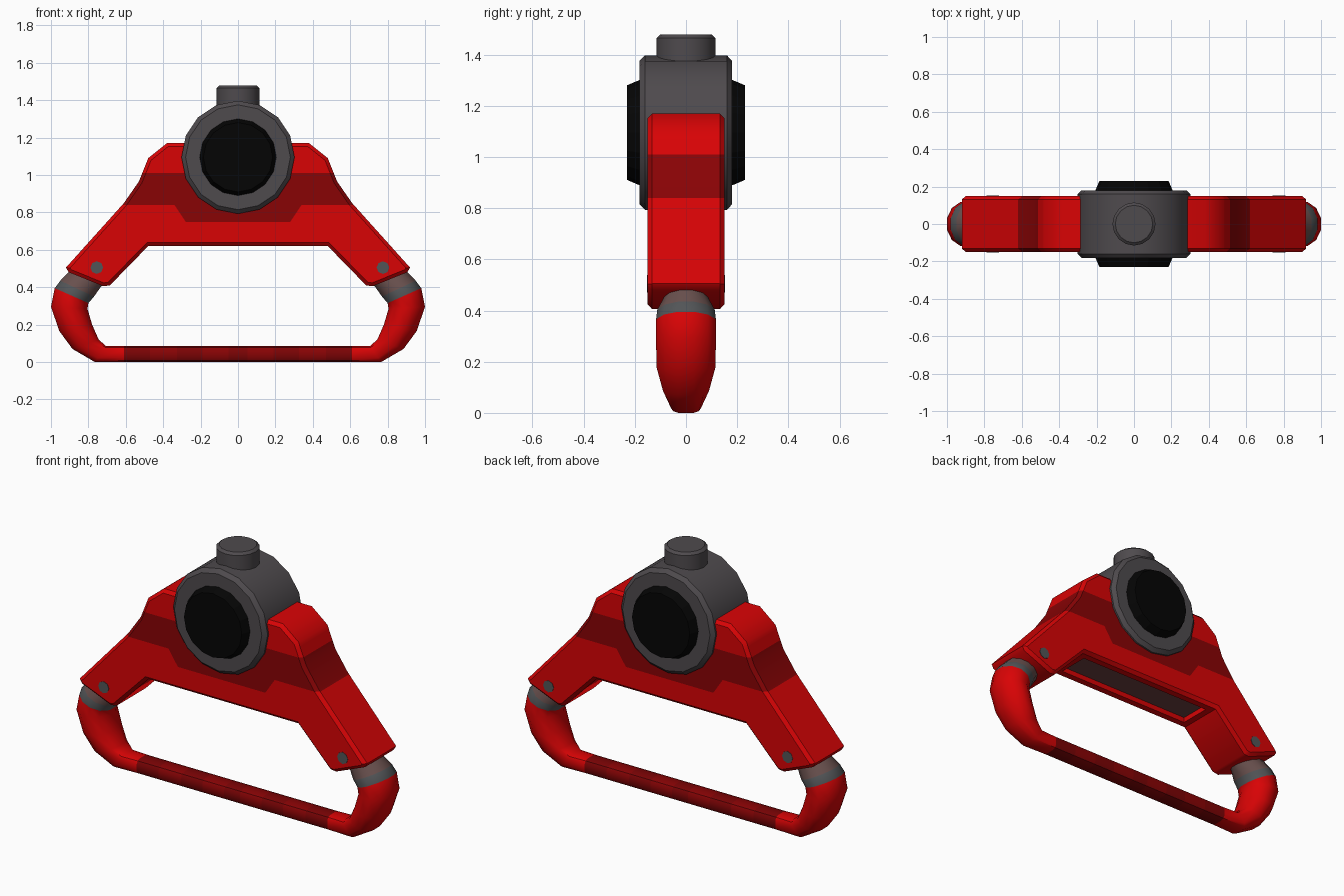
import bpy, bmesh, math
from mathutils import Vector

if "Cube" in bpy.data.objects:
    bpy.data.objects.remove(bpy.data.objects["Cube"])


def material(name, rgb):
    m = bpy.data.materials.new(name)
    m.diffuse_color = (*rgb, 1)
    m.use_nodes = True
    m.node_tree.nodes["Principled BSDF"].inputs["Base Color"].default_value = m.diffuse_color
    return m


RED = material("bright red", (0.69, 0.001, 0.0015))
DARK = material("dark red", (0.25, 0.001, 0.0015))
DEEP = material("deep red", (0.20, 0.001, 0.0015))
GREY = material("dark grey", (0.077, 0.069, 0.075))
STEEL = material("steel grey", (0.085, 0.09, 0.095))
BROWN = material("brown grey", (0.14, 0.08, 0.075))
PANEL = material("panel brown", (0.15, 0.05, 0.05))
BLACK = material("black", (0.0015, 0.0015, 0.0015))


def finish(bm, name, mats, smooth=None):
    bmesh.ops.recalc_face_normals(bm, faces=bm.faces[:])
    me = bpy.data.meshes.new(name)
    bm.to_mesh(me)
    bm.free()
    for m in mats:
        me.materials.append(m)
    ob = bpy.data.objects.new(name, me)
    bpy.context.collection.objects.link(ob)
    if smooth:
        bpy.ops.object.select_all(action='DESELECT')
        ob.select_set(True)
        bpy.context.view_layer.objects.active = ob
        bpy.ops.object.shade_smooth_by_angle(angle=math.radians(smooth))
    return ob


def skin(bm, rings, mats=None):
    """Joins rings of points into a closed tube."""
    n = len(rings[0])
    for k, (a, b) in enumerate(zip(rings, rings[1:])):
        for i in range(n):
            j = (i + 1) % n
            f = bm.faces.new((a[i], a[j], b[j], b[i]))
            if mats:
                f.material_index = mats[k]
    bm.faces.new(rings[0])
    bm.faces.new(rings[-1])


def lathe(name, mat, profile, centre, axis, sides, smooth=None):
    """Closed turned part: profile is (radius, distance along axis)."""
    bm = bmesh.new()
    rings = []
    for r, d in profile:
        ring = []
        for i in range(sides):
            a = math.tau * i / sides
            u, v = r * math.cos(a), r * math.sin(a)
            p = (u, d, v) if axis == 'Y' else (u, v, d)
            ring.append(bm.verts.new(Vector(centre) + Vector(p)))
        rings.append(ring)
    skin(bm, rings)
    return finish(bm, name, [mat], smooth)


# Body: extruded symmetric outline with chamfered rims
half = [(0.38, 1.17), (0.48, 1.09), (0.53, 0.965), (0.61, 0.85), (0.92, 0.505),
        (0.905, 0.48), (0.72, 0.405), (0.685, 0.41), (0.48, 0.62)]
outline = half + [(-x, z) for x, z in reversed(half)]
bm = bmesh.new()
front = bm.faces.new([bm.verts.new((x, -0.15, z)) for x, z in outline])
ext = bmesh.ops.extrude_face_region(bm, geom=[front])
bmesh.ops.translate(bm, vec=(0, 0.30, 0),
                    verts=[v for v in ext['geom'] if isinstance(v, bmesh.types.BMVert)])
bmesh.ops.recalc_face_normals(bm, faces=bm.faces[:])
rims = [e for e in bm.edges if abs(e.verts[0].co.y - e.verts[1].co.y) < 0.01]
bmesh.ops.bevel(bm, geom=rims, offset=0.018, segments=1, affect='EDGES')

# Recessed panel under the body
bm.normal_update()
under = [f for f in bm.faces if f.normal.z < -0.99 and abs(f.calc_center_median().x) < 0.1]
bmesh.ops.inset_region(bm, faces=under, thickness=0.055, depth=0)
bmesh.ops.inset_region(bm, faces=under, thickness=0.001, depth=-0.03)
for f in under:
    f.material_index = 2

# Painted dark band: cut along its borders, then colour by position
cuts = [((0, 0, 1.01), (0, 0, 1)), ((0, 0, 0.84), (0, 0, 1)), ((0, 0, 0.75), (0, 0, 1)),
        ((0.28, 0, 0.75), (0.09, 0, -0.06)), ((-0.28, 0, 0.75), (-0.09, 0, -0.06))]
for co, no in cuts:
    bmesh.ops.bisect_plane(bm, geom=bm.verts[:] + bm.edges[:] + bm.faces[:],
                           plane_co=co, plane_no=Vector(no).normalized())
for f in bm.faces:
    c = f.calc_center_bounds()
    if 0.84 < c.z < 1.01 or (0.75 < c.z <= 0.84 and abs(c.x) < 0.28 + (c.z - 0.75) * 0.667):
        f.material_index = 1
finish(bm, "body", [RED, DARK, PANEL], 42)

# Round housing, black end discs and top cap
lathe("housing", GREY, [(0.28, -0.182), (0.302, -0.16), (0.302, 0.16), (0.28, 0.18)],
      (0, 0, 1.095), 'Y', 16, 25)
for name, s in (("front_disc", -1), ("back_disc", 1)):
    lathe(name, BLACK, [(0.205, 0.17 * s), (0.205, 0.183 * s), (0.185, 0.23 * s)],
          (0, 0, 1.095), 'Y', 16)
lathe("top_cap", GREY, [(0.115, 1.34), (0.115, 1.465), (0.10, 1.478)], (0, 0, 0), 'Z', 16, 30)

# Pins through the arm ends
for name, x in (("left_pin", -0.755), ("right_pin", 0.775)):
    lathe(name, STEEL, [(0.034, -0.152), (0.034, 0.152)], (x, 0, 0.505), 'Y', 8)

# Handle: stations as outer point, inner point, half depth, squareness power,
# and the colour of the stretch that follows
stations = [((0.87, 0.52), (0.70, 0.44), 0.08, 1, 2),
            ((0.90, 0.485), (0.735, 0.40), 0.085, 1, 2),
            ((0.95, 0.435), (0.77, 0.35), 0.112, 1, 3),
            ((0.98, 0.395), (0.80, 0.315), 0.117, 1, 0),
            ((1.0, 0.295), (0.805, 0.285), 0.117, 1, 0),
            ((0.955, 0.165), (0.78, 0.20), 0.115, 1, 0),
            ((0.885, 0.07), (0.745, 0.12), 0.09, 0.8, 0),
            ((0.765, 0.0), (0.705, 0.085), 0.06, 0.55, 0)]
bar = [0.61, 0.47, 0.325, 0.19, 0.05]
for k, x in enumerate(bar):
    stations.append(((x, 0.0), (x, 0.085), 0.055, 0.6, 4 if k % 2 == 0 else 1))
colours = [s[4] for s in stations]
colours += colours[-2::-1]
mirrored = [((-o[0], o[1]), (-i[0], i[1]), d, p, c) for o, i, d, p, c in reversed(stations)]

bm = bmesh.new()
rings = []
for o, i, depth, power, _ in stations + mirrored:
    o, i = Vector((o[0], 0, o[1])), Vector((i[0], 0, i[1]))
    ring = []
    for k in range(12):
        a = math.tau * (k + 0.5) / 12
        c, s = math.cos(a), math.sin(a)
        c = math.copysign(abs(c) ** power, c) / math.cos(math.pi / 12) ** power
        s = math.copysign(abs(s) ** power, s) / math.cos(math.pi / 12) ** power
        ring.append(bm.verts.new((o + i) / 2 + (o - i) / 2 * c + Vector((0, depth * s, 0))))
    rings.append(ring)
skin(bm, rings, colours)
finish(bm, "handle", [RED, DARK, BROWN, STEEL, DEEP], 40)
